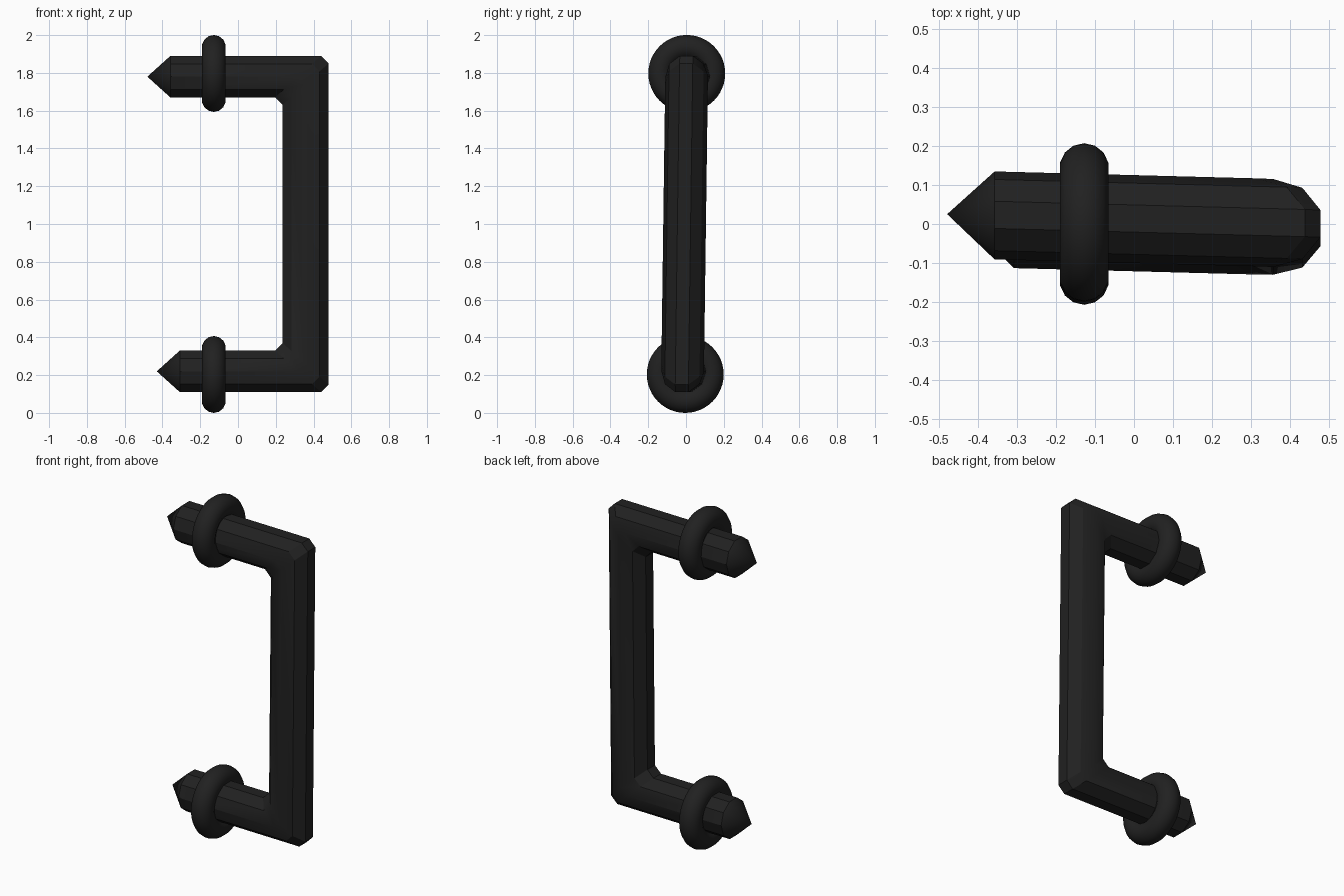
import bpy, bmesh, math
from mathutils import Matrix

if "Cube" in bpy.data.objects:
    bpy.data.objects.remove(bpy.data.objects["Cube"])

SIDES = 10
C18 = math.cos(math.pi / SIDES)

black = bpy.data.materials.new("black")
black.diffuse_color = (0.015, 0.015, 0.015, 1)
black.use_nodes = True
black.node_tree.nodes["Principled BSDF"].inputs["Base Color"].default_value = black.diffuse_color


def lean(x, z):
    # slight sideways lean of the whole bar
    return -0.018 - 0.0264 * (x - 0.36) + 0.0135 * (z - 0.22)


def finish(name, bm):
    bmesh.ops.recalc_face_normals(bm, faces=bm.faces)
    me = bpy.data.meshes.new(name)
    bm.to_mesh(me)
    bm.free()
    ob = bpy.data.objects.new(name, me)
    bpy.context.collection.objects.link(ob)
    me.materials.append(black)
    bpy.ops.object.select_all(action='DESELECT')
    ob.select_set(True)
    bpy.context.view_layer.objects.active = ob
    bpy.ops.object.shade_smooth_by_angle(angle=math.radians(30))
    return ob


# Handle bar: ten-sided tube with bevelled mitre corners and pointed ends
TOP, BOTTOM, UPRIGHT, BEVEL = 1.78, 0.22, 0.3575, 0.04
bm = bmesh.new()
columns = []
for k in range(SIDES):
    a = math.pi / SIDES + k * 2 * math.pi / SIDES
    u, v = math.cos(a) / C18, 0.113 * math.sin(a)
    x = UPRIGHT + 0.1215 * u
    zt, zb = TOP + 0.11 * u, BOTTOM - 0.11 * u
    path = [(-0.358, zt), (x - BEVEL, zt), (x, zt - BEVEL),
            (x, zb + BEVEL), (x - BEVEL, zb), (-0.308, zb)]
    columns.append([bm.verts.new((px, v + lean(px, pz), pz)) for px, pz in path])
tip_top = bm.verts.new((-0.48, lean(-0.48, TOP), TOP))
tip_bottom = bm.verts.new((-0.43, lean(-0.43, BOTTOM), BOTTOM))
for k in range(SIDES):
    p, q = columns[k], columns[(k + 1) % SIDES]
    for i in range(len(p) - 1):
        bm.faces.new((p[i], p[i + 1], q[i + 1], q[i]))
    bm.faces.new((tip_top, p[0], q[0]))
    bm.faces.new((tip_bottom, q[-1], p[-1]))
finish("handle_bar", bm)


# Collar rings around both arms
def ring(name, centre, major=0.14, minor=0.0635, n=48, m=14):
    bm = bmesh.new()
    grid = [[bm.verts.new((
        centre[0] + minor * math.sin(2 * math.pi * j / m),
        centre[1] + (major + minor * math.cos(2 * math.pi * j / m)) * math.cos(2 * math.pi * i / n),
        centre[2] + (major + minor * math.cos(2 * math.pi * j / m)) * math.sin(2 * math.pi * i / n)))
        for j in range(m)] for i in range(n)]
    for i in range(n):
        for j in range(m):
            i2, j2 = (i + 1) % n, (j + 1) % m
            bm.faces.new((grid[i][j], grid[i2][j], grid[i2][j2], grid[i][j2]))
    finish(name, bm)


ring("top_collar_ring", (-0.128, 0.004, 1.797))
ring("bottom_collar_ring", (-0.128, -0.004, 0.2035))
